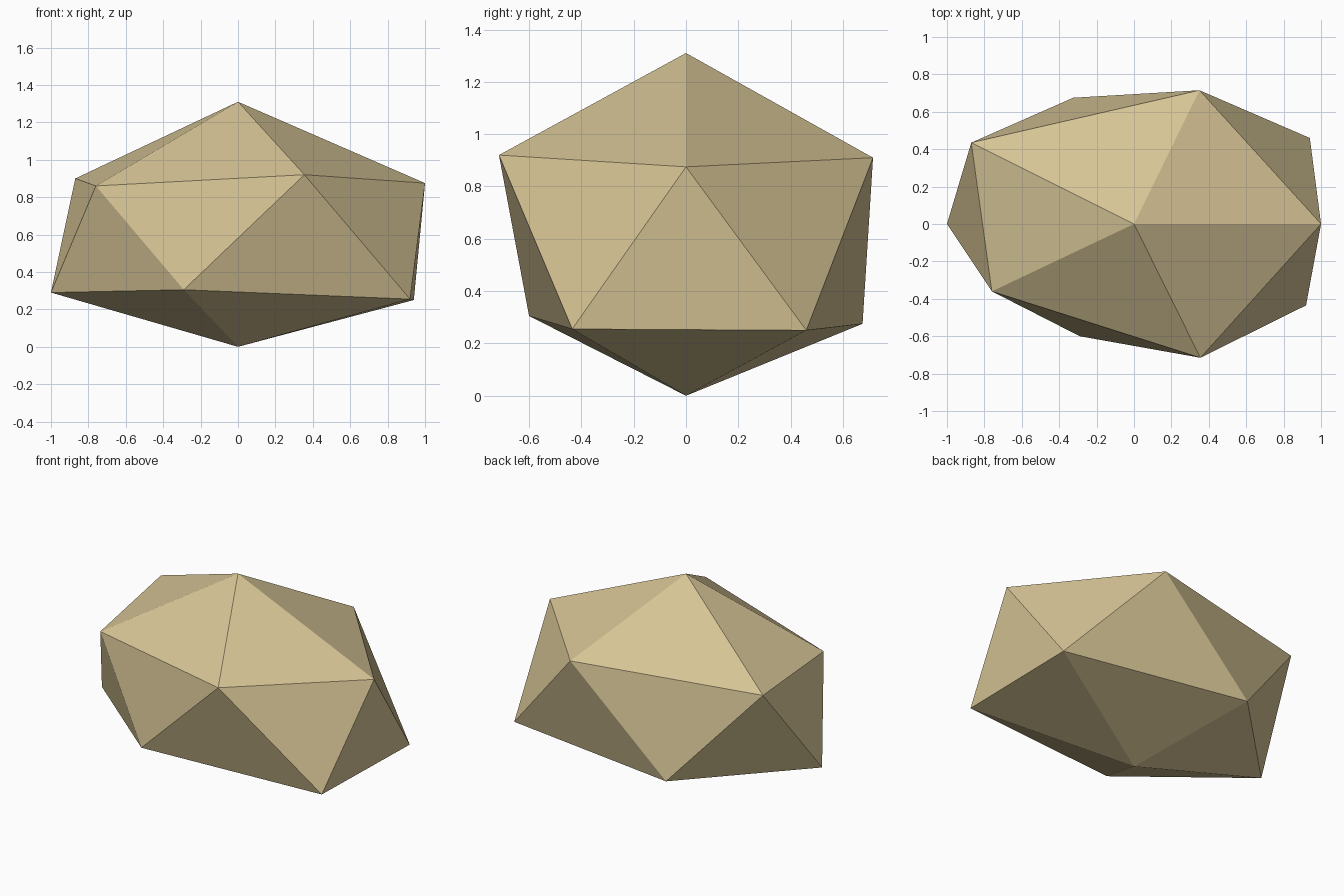
import bpy
import bmesh

cube = bpy.data.objects.get("Cube")
if cube:
    bpy.data.objects.remove(cube, do_unlink=True)

# Sandstone colour
stone = bpy.data.materials.new("sandstone")
stone.use_nodes = True
colour = (0.67, 0.55, 0.30, 1)
stone.diffuse_color = colour
stone.node_tree.nodes["Principled BSDF"].inputs["Base Color"].default_value = colour

# Irregular twenty-sided rock: two staggered rings between a peak and a base point
upper_ring = [(1, 0, .875), (.35, .715, .91), (-.87, .435, .9), (-.76, -.36, .86), (.355, -.715, .92)]
lower_ring = [(.94, .46, .25), (-.325, .675, .275), (-1, 0, .29), (-.29, -.6, .305), (.92, -.435, .255)]

bm = bmesh.new()
peak = bm.verts.new((0, 0, 1.31))
base = bm.verts.new((0, 0, 0))
upper = [bm.verts.new(p) for p in upper_ring]
lower = [bm.verts.new(p) for p in lower_ring]
count = len(upper)
for i in range(count):
    j = (i + 1) % count
    bm.faces.new((peak, upper[i], upper[j]))
    bm.faces.new((upper[i], lower[i], upper[j]))
    bm.faces.new((lower[i], lower[j], upper[j]))
    bm.faces.new((base, lower[j], lower[i]))
bmesh.ops.recalc_face_normals(bm, faces=bm.faces)

mesh = bpy.data.meshes.new("rock")
bm.to_mesh(mesh)
bm.free()
mesh.materials.append(stone)
rock = bpy.data.objects.new("rock", mesh)
bpy.context.collection.objects.link(rock)
